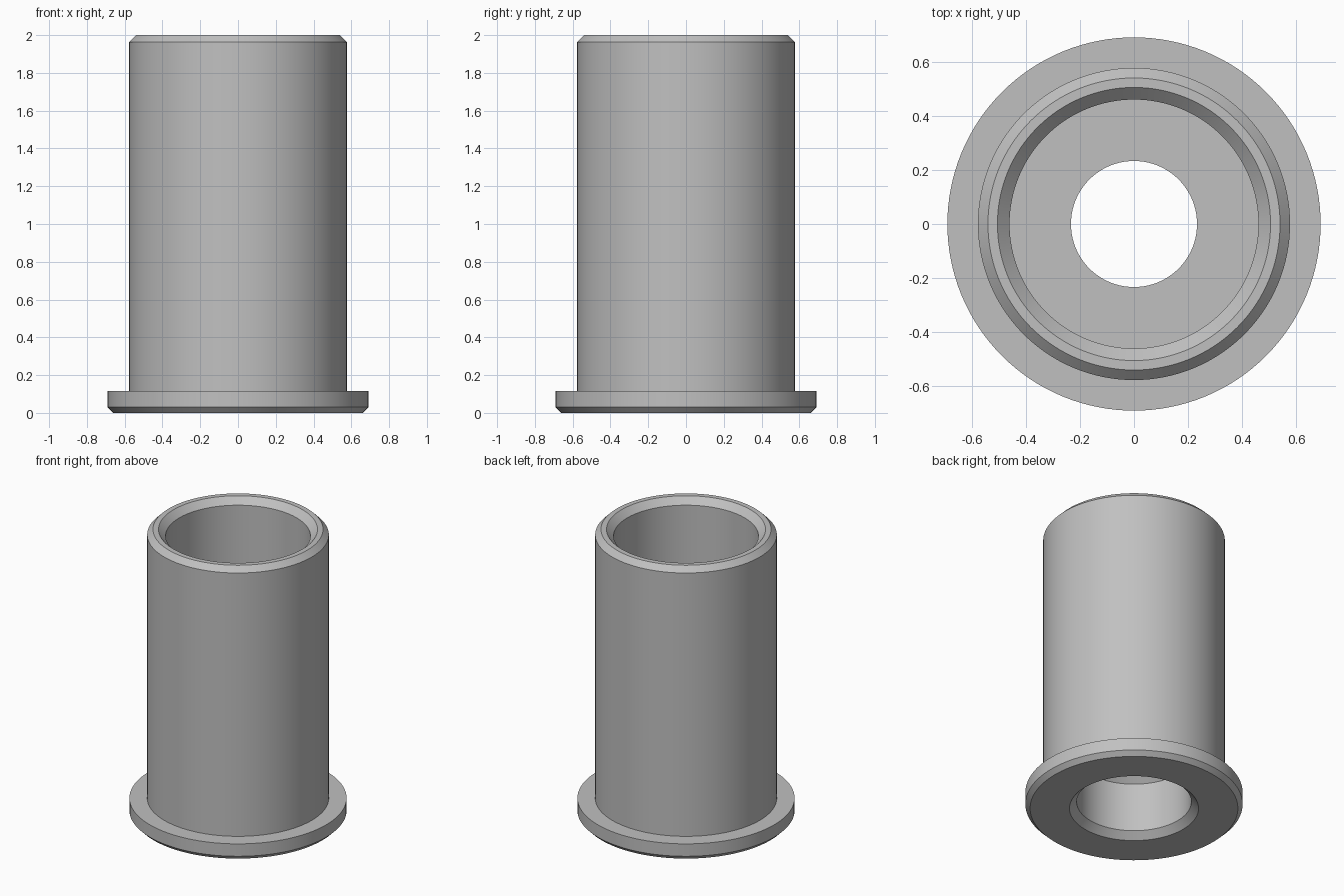
import bpy
import bmesh
import math
from mathutils import Vector

cube = bpy.data.objects.get("Cube")
if cube:
    bpy.data.objects.remove(cube, do_unlink=True)

SEGMENTS = 128


def make_material(name, color):
    mat = bpy.data.materials.new(name)
    mat.use_nodes = True
    mat.diffuse_color = color
    mat.node_tree.nodes["Principled BSDF"].inputs["Base Color"].default_value = color
    return mat


def revolve(name, profile, mat):
    """Spin a closed (radius, height) profile around the z axis."""
    bm = bmesh.new()
    verts = [bm.verts.new((r, 0, z)) for r, z in profile]
    edges = [bm.edges.new((a, b)) for a, b in zip(verts, verts[1:] + verts[:1])]
    bmesh.ops.spin(bm, geom=verts + edges, cent=Vector(), axis=(0, 0, 1),
                   angle=math.tau, steps=SEGMENTS)
    bmesh.ops.remove_doubles(bm, verts=bm.verts, dist=0.0005)
    bmesh.ops.recalc_face_normals(bm, faces=bm.faces)
    mesh = bpy.data.meshes.new(name)
    bm.to_mesh(mesh)
    bm.free()
    mesh.materials.append(mat)
    obj = bpy.data.objects.new(name, mesh)
    bpy.context.collection.objects.link(obj)
    bpy.ops.object.select_all(action="DESELECT")
    obj.select_set(True)
    bpy.context.view_layer.objects.active = obj
    bpy.ops.object.shade_smooth_by_angle(angle=math.radians(30))
    return obj


grey = make_material("plain grey", (0.53, 0.53, 0.53, 1))

# Flange with a chamfered lower rim
flange = [(0.66, 0), (0.69, 0.03), (0.69, 0.117)]
# Outer sleeve wall with a chamfered top rim
sleeve = [(0.577, 0.117), (0.577, 1.963), (0.54, 2)]
# Upper bore: chamfered mouth, wall and flat floor
upper_bore = [(0.505, 2), (0.46, 1.955), (0.46, 0.63)]
# Narrow through hole, widening by a cone into the lower bore
lower_bore = [(0.233, 0.63), (0.233, 0.518), (0.364, 0.387),
              (0.364, 0.046), (0.41, 0)]

revolve("flanged_sleeve", flange + sleeve + upper_bore + lower_bore, grey)
